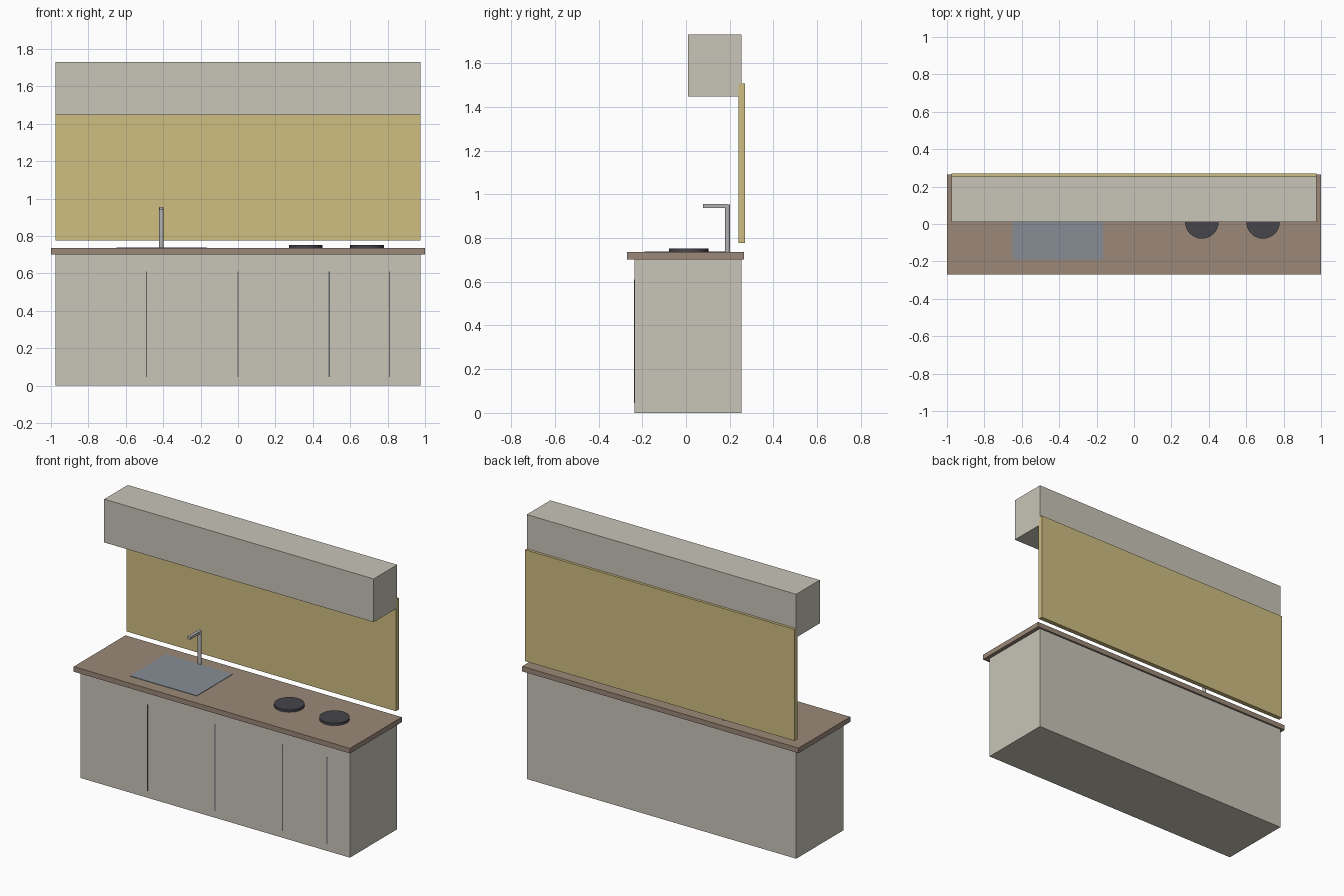
import bpy

if "Cube" in bpy.data.objects:
    bpy.data.objects.remove(bpy.data.objects["Cube"])


def material(name, rgb):
    m = bpy.data.materials.new(name)
    m.diffuse_color = (*rgb, 1)
    m.use_nodes = True
    m.node_tree.nodes["Principled BSDF"].inputs["Base Color"].default_value = m.diffuse_color
    return m


cream = material("cream", (0.58, 0.56, 0.48))
wood = material("wood", (0.33, 0.25, 0.19))
ochre = material("ochre", (0.62, 0.51, 0.22))
steel = material("steel", (0.45, 0.45, 0.46))
basin = material("basin", (0.24, 0.27, 0.30))
dark = material("dark", (0.06, 0.06, 0.07))
seam = material("seam", (0.12, 0.13, 0.14))


def finish(name, mat):
    ob = bpy.context.object
    ob.name = name
    ob.data.materials.append(mat)
    return ob


def box(name, x, y, z, mat):
    """Box from (min, max) ranges on each axis."""
    bpy.ops.mesh.primitive_cube_add(size=1, location=[sum(r) / 2 for r in (x, y, z)])
    ob = finish(name, mat)
    ob.scale = [r[1] - r[0] for r in (x, y, z)]
    bpy.ops.object.transform_apply(location=False, rotation=False, scale=True)
    return ob


def cylinder(name, x, y, z, radius, sides, mat):
    bpy.ops.mesh.primitive_cylinder_add(vertices=sides, radius=radius, depth=z[1] - z[0],
                                        location=(x, y, sum(z) / 2))
    ob = finish(name, mat)
    bpy.ops.object.shade_smooth_by_angle()
    return ob


# Cabinets, worktop and wall panel
W = (-0.975, 0.975)
box("base_cabinet", W, (-0.235, 0.253), (0, 0.702), cream)
box("worktop", (-1, 1), (-0.27, 0.265), (0.702, 0.735), wood)
box("backsplash", W, (0.24, 0.27), (0.777, 1.506), ochre)
box("upper_cabinet", W, (0.01, 0.253), (1.447, 1.73), cream)

# Thin seams between the cabinet doors
for i, x in enumerate((-0.49, 0, 0.488, 0.81)):
    box(f"door_seam_{i + 1}", (x - 0.003, x + 0.003), (-0.238, -0.23), (0.045, 0.61), seam)

# Sink plate and tap
box("sink", (-0.65, -0.165), (-0.19, 0.18), (0.73, 0.738), basin)
cylinder("tap_post", -0.41, 0.19, (0.735, 0.953), 0.012, 16, steel)
box("tap_spout", (-0.42, -0.40), (0.078, 0.19), (0.938, 0.955), steel)

# Hot plates
for i, x in enumerate((0.363, 0.69)):
    cylinder(f"hot_plate_{i + 1}", x, 0.012, (0.735, 0.751), 0.09, 32, dark)
